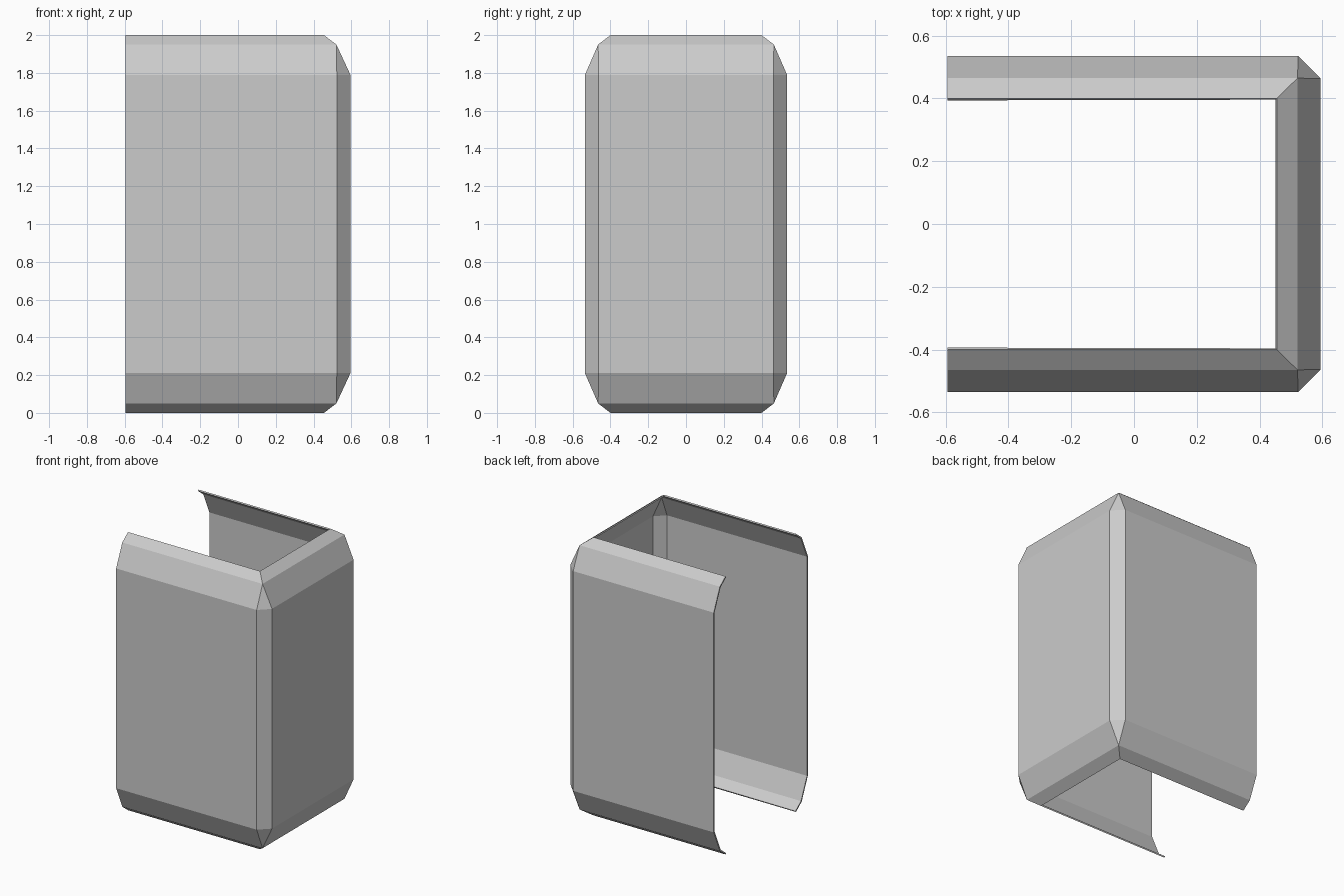
import bpy, bmesh

if "Cube" in bpy.data.objects:
    bpy.data.objects.remove(bpy.data.objects["Cube"])

BACK = -0.595
# Half profile from the bottom rim to the wall: z, corner x, corner y, chamfer
half = [(0.0, 0.455, 0.40, 0.0),
        (0.05, 0.521, 0.465, 0.0),
        (0.21, 0.595, 0.535, 0.072)]
profile = half + [(2.0 - z, x, y, c) for z, x, y, c in reversed(half)]

# Three-sided wall: stacked U-shaped rings with chamfered corners
bm = bmesh.new()
rings = []
for z, x, y, c in profile:
    path = [(BACK, -y), (x - c, -y), (x, -y + c), (x, y - c), (x - c, y), (BACK, y)]
    rings.append([bm.verts.new((px, py, z)) for px, py in path])
for low, high in zip(rings, rings[1:]):
    for i in range(5):
        bm.faces.new((low[i], low[i + 1], high[i + 1], high[i]))
bmesh.ops.remove_doubles(bm, verts=bm.verts, dist=0.0005)

mesh = bpy.data.meshes.new("shell_cover")
bm.to_mesh(mesh)
bm.free()
shell = bpy.data.objects.new("shell_cover", mesh)
bpy.context.collection.objects.link(shell)

# Thin sheet thickness, growing inward
sheet = shell.modifiers.new("sheet_thickness", 'SOLIDIFY')
sheet.thickness = 0.01
sheet.offset = -1.0
sheet.use_even_offset = True
